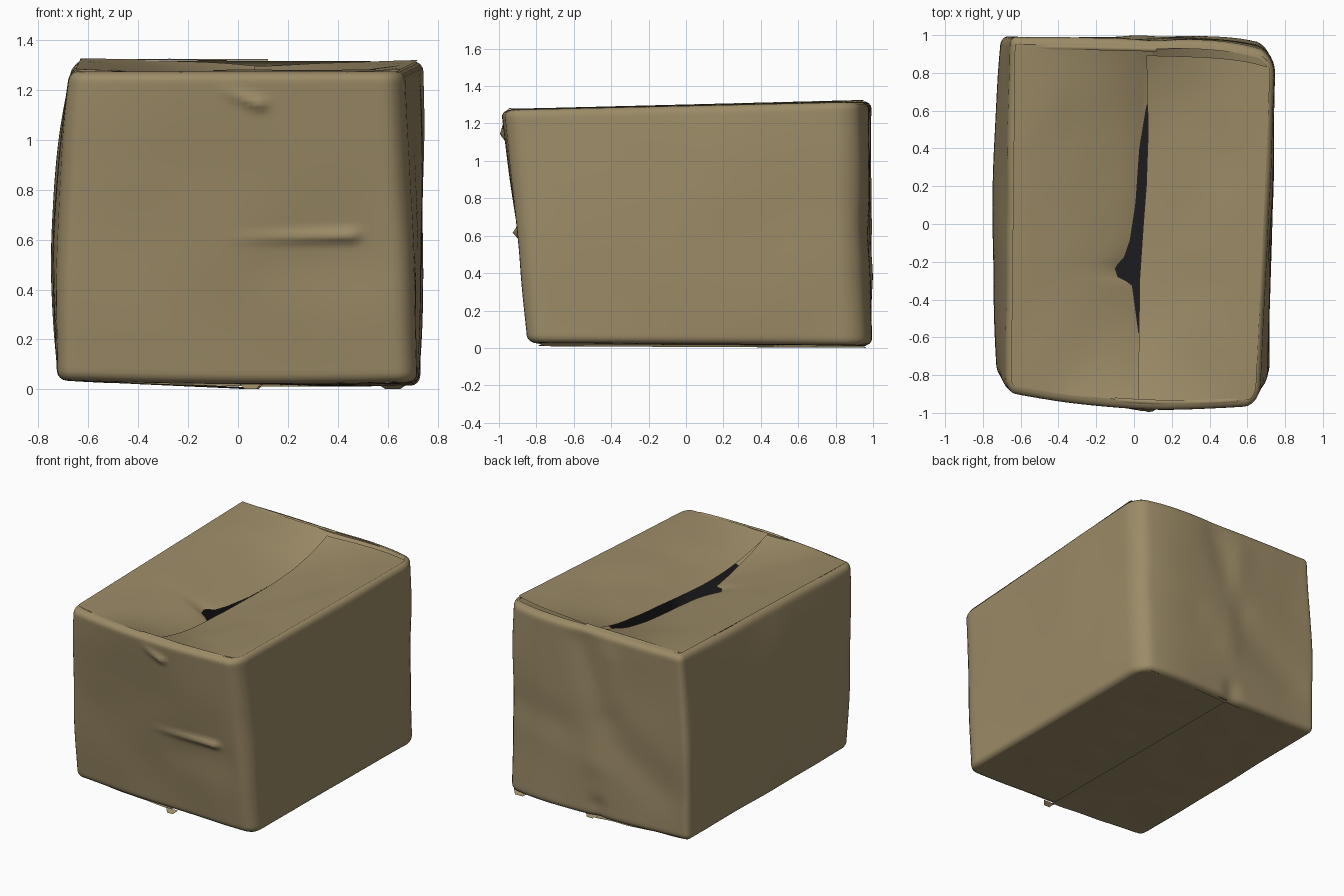
import bpy, bmesh, math
from mathutils import Vector, noise

if "Cube" in bpy.data.objects:
    bpy.data.objects.remove(bpy.data.objects["Cube"])


def material(name, col):
    m = bpy.data.materials.new(name)
    m.diffuse_color = (*col, 1)
    m.use_nodes = True
    m.node_tree.nodes["Principled BSDF"].inputs["Base Color"].default_value = m.diffuse_color
    return m


CARD = material("cardboard_brown", (0.33, 0.258, 0.135))
DARK = material("dark_interior", (0.012, 0.012, 0.014))

# Corners of the slumped box: front-left, front-right, back-left, back-right
BOTTOM = [(-.727, -.785, .037), (.72, -.85, .03), (-.705, .985, .035), (.728, .935, .015)]
TOP = [(-.675, -.89, 1.272), (.665, -.965, 1.272), (-.655, .995, 1.32), (.75, .90, 1.315)]
RADII = {(1, -1): .12, (1, 1): .12, (-1, 1): .05, (-1, -1): .08}


def box_point(u, v, w):
    """Map a cube (-1..1, -1..1, 0..1) onto the slumped box."""
    p = Vector()
    for c, (b, t) in enumerate(zip(BOTTOM, TOP)):
        k = (1 + (u if c % 2 else -u)) / 2 * (1 + (v if c > 1 else -v)) / 2
        p += k * Vector(b).lerp(Vector(t), w)
    p.x -= .055 * math.sin(math.pi * w) * (1 - u) / 2 * (1 - .75 * v * v)
    p.x += .018 * math.sin(math.pi * w) * (1 + u) / 2 * (1 - v * v)
    p.y += .065 * max(0, v) * (1 - u ** 4) * (1 + u) / 2
    p.y -= .055 * max(0, -v) * (1 - u * u) * w ** 1.2
    p.z -= .012 * (1 - u * u) * (1 - w) ** 4
    return p


def ridge(x, z, a, b, r):
    """Falloff around a line segment, for creases and folds."""
    q, a, b = Vector((x, z)), Vector(a), Vector(b)
    d = b - a
    t = max(0, min(1, (q - a).dot(d) / d.dot(d)))
    return math.exp(-((q - a - d * t).length / r) ** 2), t


def table(pts, s):
    for (a, x), (b, y) in zip(pts, pts[1:]):
        if s <= b:
            return x + (y - x) * max(0, (s - a)) / (b - a)
    return pts[-1][1]


def round_uv(u, v):
    """Keep flap corners inside the rounded corners of the walls."""
    su, sv = (1 if u > 0 else -1), (1 if v > 0 else -1)
    r = RADII[su, sv]
    du, dv = su * u - 1 + r, sv * v - 1 + r
    n = math.hypot(du, dv)
    if du > 0 and dv > 0 and n > r - .035:
        k = (r - .035) / n
        return su * (1 - r + du * k), sv * (1 - r + dv * k)
    return u, v


def grid(name, f, nu, nv, mat, flip=False):
    bm = bmesh.new()
    vs = [[bm.verts.new(f(i, j)) for i in range(nu + 1)] for j in range(nv + 1)]
    for j in range(nv):
        for i in range(nu):
            q = [vs[j][i], vs[j][i + 1], vs[j + 1][i + 1], vs[j + 1][i]]
            bm.faces.new(q[::-1] if flip else q)
    bmesh.ops.remove_doubles(bm, verts=bm.verts, dist=1e-5)
    for fc in bm.faces:
        fc.smooth = True
    me = bpy.data.meshes.new(name)
    bm.to_mesh(me)
    bm.free()
    me.materials.append(mat)
    ob = bpy.data.objects.new(name, me)
    bpy.context.collection.objects.link(ob)
    return ob


# Wall section (rounded rectangle) and vertical profile with rolled edges
def loop_points(inset, side=50, arc=6):
    h, arcs = 1 - inset, []
    for c, ((cx, cy), r) in enumerate(RADII.items()):
        r = max(.004, r - inset)
        angs = [(c - 1 + k / arc) * math.pi / 2 for k in range(arc + 1)]
        arcs.append([Vector((cx * (h - r) + r * math.cos(a), cy * (h - r) + r * math.sin(a)))
                     for a in angs])
    pts = []
    for c in range(4):
        a, b = arcs[c][-1], arcs[(c + 1) % 4][0]
        pts += arcs[c] + [a.lerp(b, k / side) for k in range(1, side)]
    return pts + pts[:1]


roll = [(.03 * (1 - math.cos(a)), .05 * (1 - math.sin(a)))
        for a in [k * math.pi / 8 for k in range(5)]]
rows = roll + [(.03 + .94 * k / 66, 0) for k in range(1, 66)] + [(1 - w, s) for w, s in roll[::-1]]
loops = [loop_points(s) for _, s in rows]


def wall_point(i, j):
    u, v = loops[j][i]
    p = box_point(u, v, rows[j][0])
    n = noise.noise(p * 2.3) * .008
    p.x += n * u
    p.y += n * v
    if v < -.85:  # front folds
        f, t = ridge(p.x, p.z, (-.02, .605), (.46, .615), .022)
        p.y -= f * (.002 + .028 * t)
        f, t = ridge(p.x, p.z, (-.06, 1.2), (.09, 1.14), .022)
        p.y -= f * (.003 + .025 * t)
        p.y += .008 * ridge(p.x, p.z, (.15, .5), (.5, .5), .13)[0]
    if v > .85:  # back crumples
        p.y -= .014 * ridge(p.x, p.z, (.12, 1.2), (-.05, .75), .11)[0]
        p.y += .008 * ridge(p.x, p.z, (-.08, 1.15), (.02, .4), .09)[0]
        p.y -= .014 * ridge(p.x, p.z, (-.1, .6), (-.5, .35), .15)[0]
        p.y -= .010 * ridge(p.x, p.z, (.3, .6), (.6, .65), .13)[0]
        p.y -= .015 * ridge(p.x, p.z, (0, 0), (0, .1), .06)[0]
    return p


N, M = len(loops[0]) - 1, len(rows) - 1
grid("box_walls", wall_point, N, M, CARD)

# Dark lining seen through the open seam
mid = Vector((0, .02, .65))
grid("wall_lining", lambda i, j: mid + (wall_point(i, j + 5) - mid) * .985, N, M - 14, DARK, True)
grid("floor_lining", lambda i, j: box_point(i * .475 - .95, j * .475 - .95, .03), 4, 4, DARK)

# Torn seam edges on top, as (y, x)
LEFT = [(-.95, .04), (-.6, .027), (-.33, -.01), (-.3, -.085), (-.25, -.1), (-.19, -.05),
        (-.1, -.02), (.1, .01), (.4, .03), (.62, .065), (.7, .085), (.95, .1)]
RIGHT = [(-.95, .02), (-.7, .025), (-.3, .03), (0, .05), (.2, .065), (.5, .075), (.95, .065)]


def to_u(x, v, w):
    a, b = box_point(-1, v, w).x, box_point(1, v, w).x
    return 2 * (x - a) / (b - a) - 1


def sag(u, v, depth):
    t = min(1, max(0, 1 - abs(u - .03)))
    return depth * max(0, 1 - abs(v) ** 3) * t ** 1.4


def top_flap(name, side, edge, depth, v0, v1):
    def f(i, j):
        v = v0 + (v1 - v0) * j / 90
        e, o = to_u(table(edge, v), v, 1), .965 * side
        t = i / 40 if side < 0 else 1 - i / 40
        u, v = round_uv(o + (e - o) * t, v)
        p = box_point(u, v, 1)
        p.z += .007 - sag(u, v, depth) + noise.noise(p * 3) * .009 * math.sin(math.pi * t)
        if side < 0:   # left edge curls down at the seam
            p.z -= .012 * t ** 8 + .01 * t ** 6 * math.exp(-((v + .25) / .1) ** 2)
        else:          # right edge has a slight raised lip
            p.z += .005 * t ** 8
        return p
    grid(name, f, 40, 90, CARD)


top_flap("left_top_flap", -1, LEFT, .155, -.955, .955)
top_flap("right_top_flap", 1, RIGHT, .13, -.955, .91)


# Short flaps tucked under the front and back ends of the top
def tucked_flap(name, v0, v1):
    def f(i, j):
        u, v = round_uv(-.95 + 1.9 * i / 40, v0 + (v1 - v0) * j / 10)
        p = box_point(u, v, 1)
        p.z -= sag(u, v, .17) + .016 * min(1, max(0, .955 - abs(v)) * 12)
        return p
    grid(name, f, 40, 10, CARD)


tucked_flap("front_tucked_flap", -.96, -.66)
tucked_flap("back_tucked_flap", .66, .96)


# Bottom flaps meeting at a stepped seam
def bottom_flap(name, side, seam, drop):
    def f(i, j):
        v = -.965 + 1.93 * j / 60
        e, o = to_u(seam, v, 0), .96 * side
        t = i / 30 if side < 0 else 1 - i / 30
        u, v = round_uv(o + (e - o) * t, v)
        p = box_point(u, v, 0)
        p.z += drop * t ** 2 + noise.noise(p * 4) * .006 * math.sin(math.pi * t)
        p.z = max(0, p.z)
        p.y += noise.noise(Vector((p.x * 6, v, 3))) * .01 * abs(v)
        return p
    grid(name, f, 30, 60, CARD, True)


bottom_flap("left_bottom_flap", -1, .035, -.012)
bottom_flap("right_bottom_flap", 1, -.01, .010)


# Small torn paper tabs hanging at the ends of the bottom seam and a back corner
def tab(name, x, y, w, d):
    def f(i, j):
        return Vector((x + w * (i / 4 - .5) * (1 - .5 * j / 4), y + d * j / 4,
                       .022 - .021 * j / 4))
    grid(name, f, 4, 4, CARD, d > 0)


tab("front_seam_tab", .05, -.80, .09, -.025)
tab("back_seam_tab", .06, .96, .09, .02)
tab("back_corner_tab", .62, .935, .12, .03)

# Loose ends of the tape strip along the top edges
for nm, v, x0, x1 in (("front_top_lip", -.955, -.1, .55), ("back_top_lip", .945, -.6, .12)):
    def lip(i, j, v=v, x0=x0, x1=x1):
        x = x0 + (x1 - x0) * i / 20
        vv = v + .025 * (j / 4 - .5)
        p = box_point(to_u(x, vv, 1), vv, 1)
        p.z += .002 + .005 * math.sin(math.pi * j / 4) * (1 + noise.noise(p * 5))
        return p
    grid(nm, lip, 20, 4, CARD)
